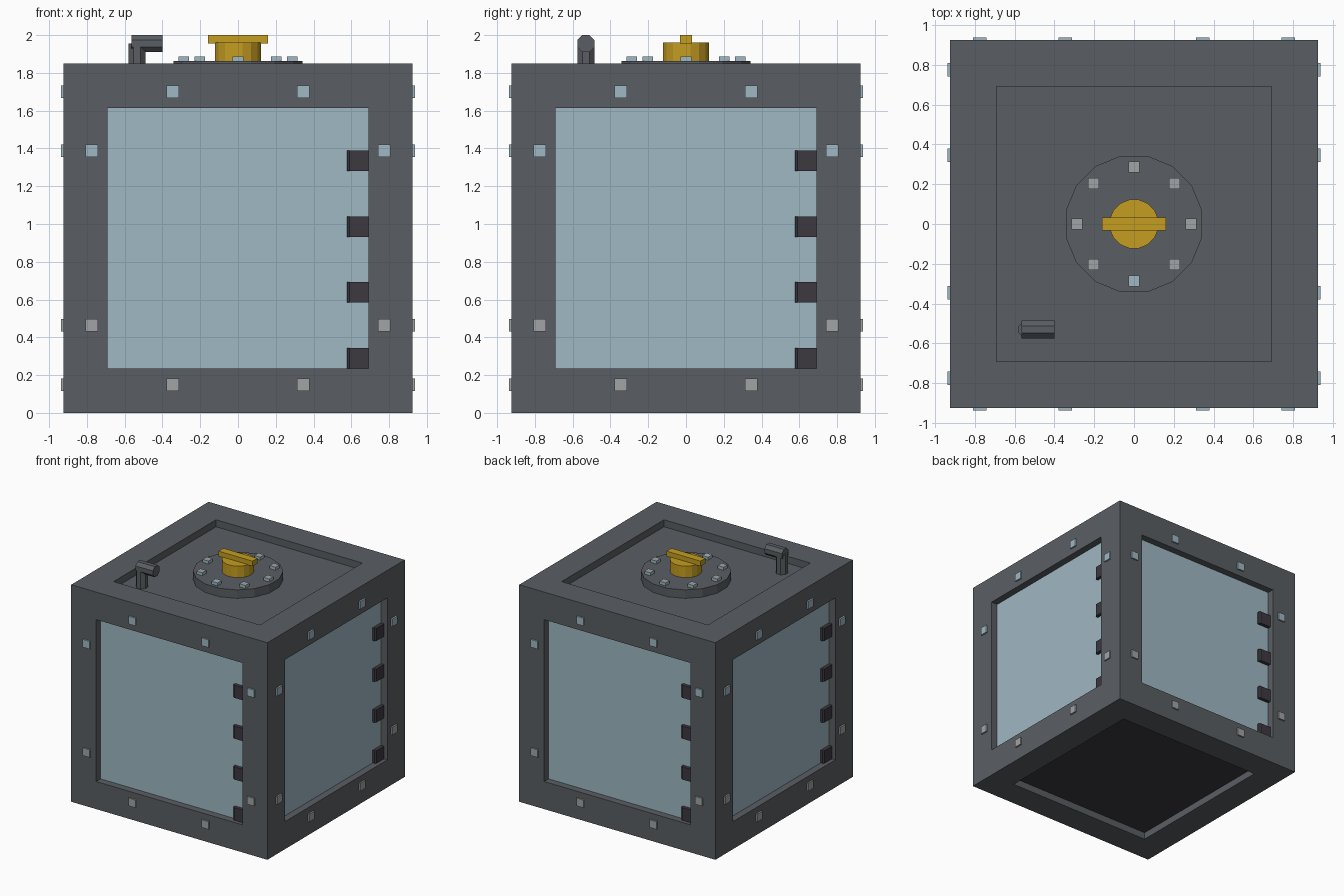
import bpy, bmesh
from math import radians, sin, cos, pi
from mathutils import Matrix, Vector

if "Cube" in bpy.data.objects:
    bpy.data.objects.remove(bpy.data.objects["Cube"], do_unlink=True)


def material(name, r, g, b):
    m = bpy.data.materials.new(name)
    m.use_nodes = True
    m.diffuse_color = (r, g, b, 1)
    m.node_tree.nodes["Principled BSDF"].inputs["Base Color"].default_value = (r, g, b, 1)
    return m


STEEL = material("dark_steel", .102, .112, .125)
GLASS = material("pale_blue", .35, .48, .55)
BOLT = material("bolt_grey", .36, .37, .38)
GOLD = material("gold", .56, .34, .015)
BLACK = material("charcoal", .045, .041, .051)


def finish(name, bm, mats, matrix=None):
    mesh = bpy.data.meshes.new(name)
    bm.to_mesh(mesh)
    bm.free()
    if matrix:
        mesh.transform(matrix)
    for m in mats:
        mesh.materials.append(m)
    ob = bpy.data.objects.new(name, mesh)
    bpy.context.collection.objects.link(ob)
    return ob


def box_bm(center, size):
    bm = bmesh.new()
    bmesh.ops.create_cube(bm, size=1, matrix=Matrix.Translation(center) @ Matrix.Diagonal((*size, 1)))
    return bm


def prism(name, sides, apothem, depth, center, mat, axis_turn=None):
    """Prism with flats facing the axes."""
    bm = bmesh.new()
    r = apothem / cos(pi / sides)
    bmesh.ops.create_cone(bm, cap_ends=True, segments=sides, radius1=r, radius2=r, depth=depth,
                          matrix=Matrix.Rotation(pi / sides, 4, "Z"))
    turn = axis_turn or Matrix.Identity(4)
    return finish(name, bm, [mat], Matrix.Translation(center) @ turn)


HALF, RECESS = .925, .06
HATCH_TOP = HALF * 2 + .012

# Crate: cube with a recessed panel on all six faces
bm = box_bm((0, 0, HALF), (HALF * 2,) * 3)
panels = bm.faces[:]
bmesh.ops.inset_individual(bm, faces=panels, thickness=.235, use_even_offset=True)
bmesh.ops.inset_individual(bm, faces=panels, thickness=0, depth=-RECESS)
for f in panels:
    f.normal_update()
    f.material_index = 0 if f.normal.z > .5 else 2 if f.normal.z < -.5 else 1
finish("crate", bm, [STEEL, GLASS, BLACK])

# Bolts and hinges, repeated around the four sides
for side, label in enumerate(("front", "left", "back", "right")):
    turn = Matrix.Rotation(side * pi / 2, 4, "Z")
    for sx in (-1, 1):
        for sz in (-1, 1):
            for x, z in ((.345, .775), (.775, .462)):
                bm = box_bm((sx * x, -HALF, HALF + sz * z), (.066, .026, .066))
                finish(label + "_bolt", bm, [GLASS if sz > 0 else BOLT], turn)
    for i in range(4):
        bm = box_bm((.634, -HALF + RECESS - .005, .29 + i * .348), (.113, .05, .108))
        corner = [e for e in bm.edges
                  if all(v.co.x < .6 and v.co.y < -HALF + RECESS for v in e.verts)]
        bmesh.ops.bevel(bm, geom=corner, offset=.012, segments=1, affect="EDGES")
        finish(label + "_hinge", bm, [BLACK], turn)

# Round hatch with a ring of bolts
base = HALF * 2 - RECESS
prism("hatch", 16, .342, HATCH_TOP - base, (0, 0, (HATCH_TOP + base) / 2), STEEL)
for i in range(8):
    a = i * pi / 4
    bm = box_bm((.287 * cos(a), .287 * sin(a), HATCH_TOP + .008), (.056, .056, .034))
    for f in bm.faces:
        f.normal_update()
        f.material_index = 1 if f.normal.z > .5 and i != 6 else 0
    finish("hatch_bolt", bm, [GLASS, BOLT])

# Knob and its grip
prism("knob", 16, .122, .1, (0, 0, HATCH_TOP + .048), GOLD)
finish("knob_grip", box_bm((0, 0, 1.978), (.32, .066, .044)), [GOLD])

# Bent vent pipe
prism("vent_riser", 8, .045, .165, (-.534, -.53, base + .0825), STEEL)
prism("vent_spout", 8, .045, .165, (-.4825, -.53, 1.955), STEEL, Matrix.Rotation(pi / 2, 4, "Y"))
